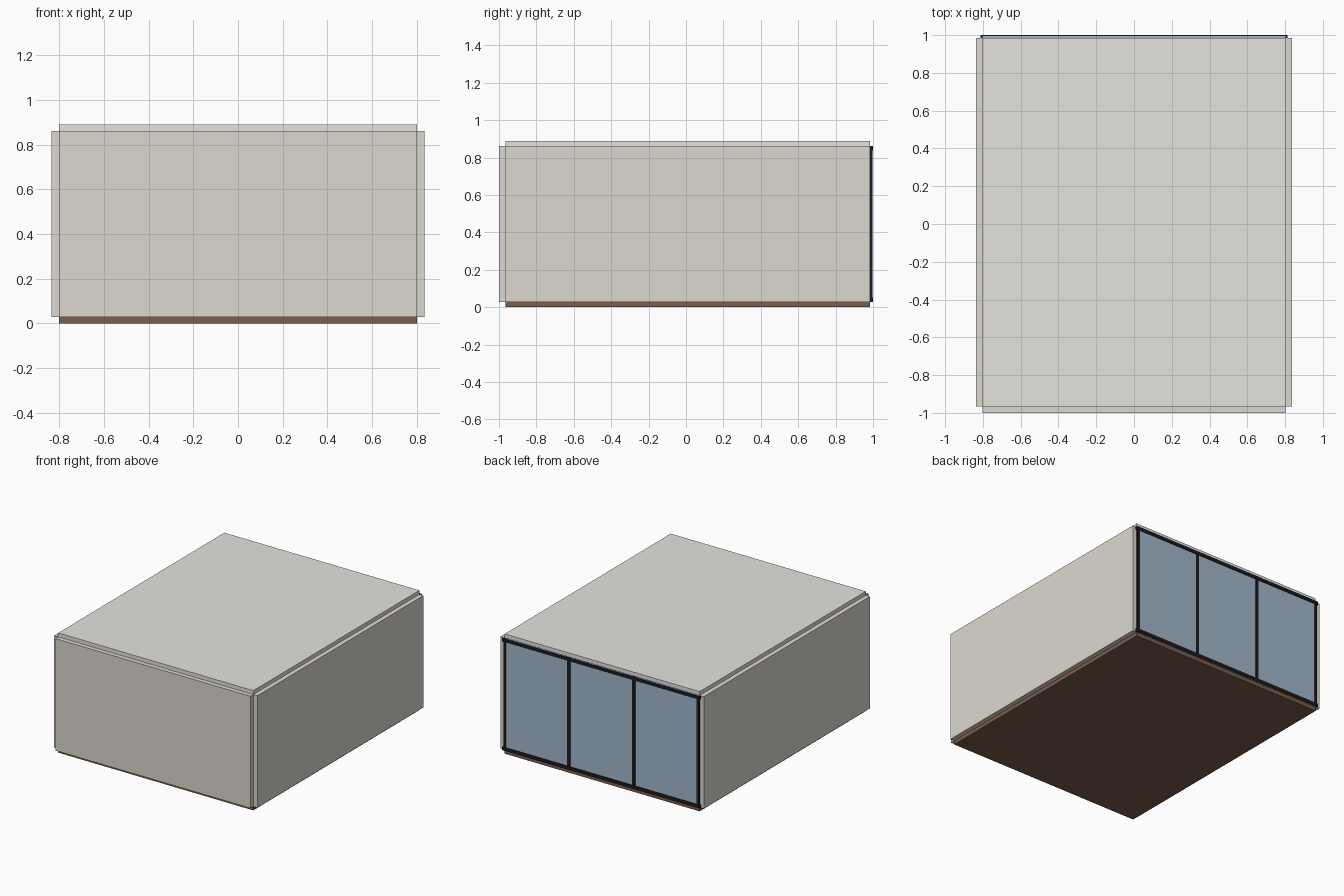
import bpy

if "Cube" in bpy.data.objects:
    bpy.data.objects.remove(bpy.data.objects["Cube"])


def material(name, color):
    m = bpy.data.materials.new(name)
    m.diffuse_color = (*color, 1)
    m.use_nodes = True
    m.node_tree.nodes["Principled BSDF"].inputs["Base Color"].default_value = m.diffuse_color
    return m


def box(name, x, y, z, mat):
    """Box from (min, max) ranges on each axis."""
    bpy.ops.mesh.primitive_cube_add(size=1, location=[sum(r) / 2 for r in (x, y, z)])
    ob = bpy.context.object
    ob.name = name
    ob.scale = [r[1] - r[0] for r in (x, y, z)]
    bpy.ops.object.transform_apply(location=False, rotation=False, scale=True)
    ob.data.materials.append(mat)
    return ob


wall = material("wall_paint", (0.72, 0.69, 0.63))
white = material("ceiling_paint", (0.78, 0.77, 0.74))
wood = material("floor_wood", (0.20, 0.11, 0.07))
dark = material("window_frame", (0.012, 0.012, 0.015))
blue = material("window_glass", (0.36, 0.47, 0.60))

W, T = 0.802, 0.034            # inner half width, wall thickness
Y0, Y1 = -0.966, 0.985         # inner front and back
Z0, Z1 = 0.029, 0.861          # floor top and ceiling underside

# Room shell
box("floor", (-W, W), (Y0, Y1), (0, Z0), wood)
box("ceiling", (-W, W), (Y0, Y1), (Z1, 0.89), white)
box("front_wall", (-W, W), (-1, Y0), (Z0, Z1), wall)
box("left_wall", (-W - T, -W), (Y0, Y1), (Z0, Z1), wall)
box("right_wall", (W, W + T), (Y0, Y1), (Z0, Z1), wall)

# Window wall at the back: glass, rails and evenly spaced posts
box("window_glass", (-W, W), (0.986, 0.994), (Z0, Z1), blue)
R = 0.024
box("window_bottom_rail", (-W - 0.01, W + 0.01), (0.98, 1), (Z0, Z0 + R), dark)
box("window_top_rail", (-W - 0.01, W + 0.01), (0.98, 1), (Z1 - R, Z1), dark)
for i in range(4):
    cx = -W + i * 2 * W / 3
    h = 0.012 if i in (1, 2) else 0.01
    if i == 0:
        cx += 0.008
    if i == 3:
        cx -= 0.008
    box(f"window_post_{i + 1}", (cx - h, cx + h), (0.982, 0.998), (Z0, Z1), dark)
